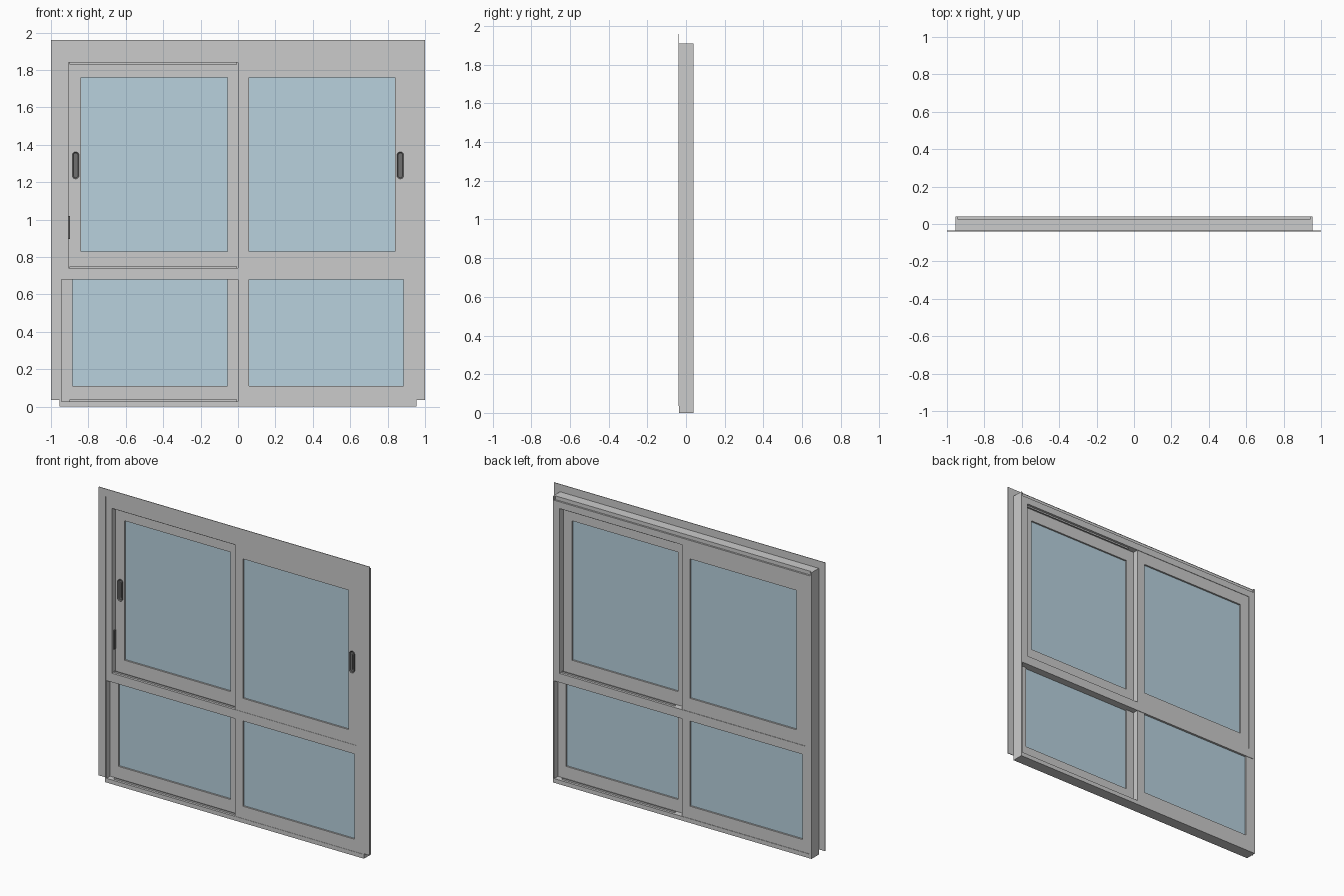
import bpy, bmesh, math
from mathutils import Vector

if "Cube" in bpy.data.objects:
    bpy.data.objects.remove(bpy.data.objects["Cube"])


def material(name, color):
    m = bpy.data.materials.new(name)
    m.diffuse_color = color
    m.use_nodes = True
    m.node_tree.nodes["Principled BSDF"].inputs["Base Color"].default_value = m.diffuse_color
    return m


GLASS = material("blue_glass", (0.48, 0.64, 0.73, 1))
DARK = material("dark_metal", (0.16, 0.16, 0.16, 1))


def finish(name, bm, mat=None):
    bmesh.ops.recalc_face_normals(bm, faces=bm.faces)
    me = bpy.data.meshes.new(name)
    bm.to_mesh(me)
    bm.free()
    ob = bpy.data.objects.new(name, me)
    bpy.context.collection.objects.link(ob)
    if mat:
        me.materials.append(mat)
    return ob


def boxes(name, items, mat=None):
    """Each item is x0, x1, y0, y1, z0, z1."""
    bm = bmesh.new()
    for x0, x1, y0, y1, z0, z1 in items:
        vs = bmesh.ops.create_cube(bm, size=1)["verts"]
        for v in vs:
            v.co = Vector((x0 if v.co.x < 0 else x1,
                           y0 if v.co.y < 0 else y1,
                           z0 if v.co.z < 0 else z1))
    return finish(name, bm, mat)


def sash(name, outer, inner, y0, y1):
    """Four rails around a recessed pane; rectangles are x0, x1, z0, z1."""
    a, b, c, d = outer
    e, f, g, h = inner
    parts = [(a, e, y0, y1, c, d), (f, b, y0, y1, c, d), (e, f, y0, y1, c, g)]
    if d > h:
        parts.append((e, f, y0, y1, h, d))
    boxes(name + "_sash", parts)
    mid = (y0 + y1) / 2
    boxes(name + "_glass", [(e - .005, f + .005, mid - .006, mid + .006,
                             g - .005, h + .005)], GLASS)


def stadium(bm, x, z, w, h, y0, y1, n=8):
    """Pill-shaped plate standing proud of a stile; returns its front face."""
    r = w / 2
    pts = []
    for s in (1, -1):
        for i in range(n + 1):
            t = math.pi * i / n
            pts.append((x + s * r * math.cos(t),
                        z + s * (h / 2 - r + r * math.sin(t))))
    front = bm.faces.new([bm.verts.new((px, y1, pz)) for px, pz in pts])
    ext = bmesh.ops.extrude_face_region(bm, geom=[front])["geom"]
    for v in ext:
        if isinstance(v, bmesh.types.BMVert):
            v.co.y = y0
    return [f for f in ext if isinstance(f, bmesh.types.BMFace)][0]


def handle(name, x, y):
    bm = bmesh.new()
    face = stadium(bm, x, 1.29, .036, .145, y - .006, y + .004)
    bmesh.ops.inset_region(bm, faces=[face], thickness=.006)
    for v in face.verts:
        v.co.y += .005
    stadium(bm, x, 1.29, .012, .105, y - .005, y + .002)
    finish(name, bm, DARK)


F, B = -.036, .04

# Nailing flange around top and sides
boxes("flange", [(-1, -.95, -.04, F, .035, 1.96), (.95, 1, -.04, F, .035, 1.96),
                 (-.95, .95, -.04, F, 1.91, 1.96)])

# Outer frame, sill and stepped head
boxes("outer_frame", [(-.955, -.945, F, B, 0, 1.91), (.945, .955, F, B, 0, 1.91),
                      (-.945, .945, F, B, 0, .028),
                      (-.945, .945, F, .028, 1.885, 1.91),
                      (-.945, .945, F, B, 1.84, 1.885)])

# Upper jambs and transom bar
boxes("upper_jambs", [(-.945, -.905, F, B, .74, 1.84), (.905, .945, F, B, .74, 1.84)])
boxes("transom", [(-.945, .945, F, B, .68, .74)])

# Guide fins along the tracks
boxes("track_fins", [(s0, s1, y, y + .004, z, z + .01)
                     for z in (1.83, .74, .028)
                     for s0, s1, y in ((-.9, -.005, -.02), (.065, .9, .02))])

# Sashes: left pair at the back, right pair at the front
L, R = (.002, .037), (-.034, 0)
sash("upper_left", (-.905, .004, .74, 1.84), (-.84, -.055, .83, 1.76), *L)
sash("upper_right", (0, .905, .74, 1.84), (.06, .84, .83, 1.76), *R)
sash("lower_left", (-.945, .004, .028, .68), (-.885, -.055, .11, .68), *L)
sash("lower_right", (0, .945, .028, .68), (.06, .885, .11, .68), *R)

# Pull handles and side latch
handle("left_handle", -.868, L[0])
handle("right_handle", .868, R[0])
boxes("side_latch", [(-.907, -.898, -.022, -.004, .895, 1.02)], DARK)
